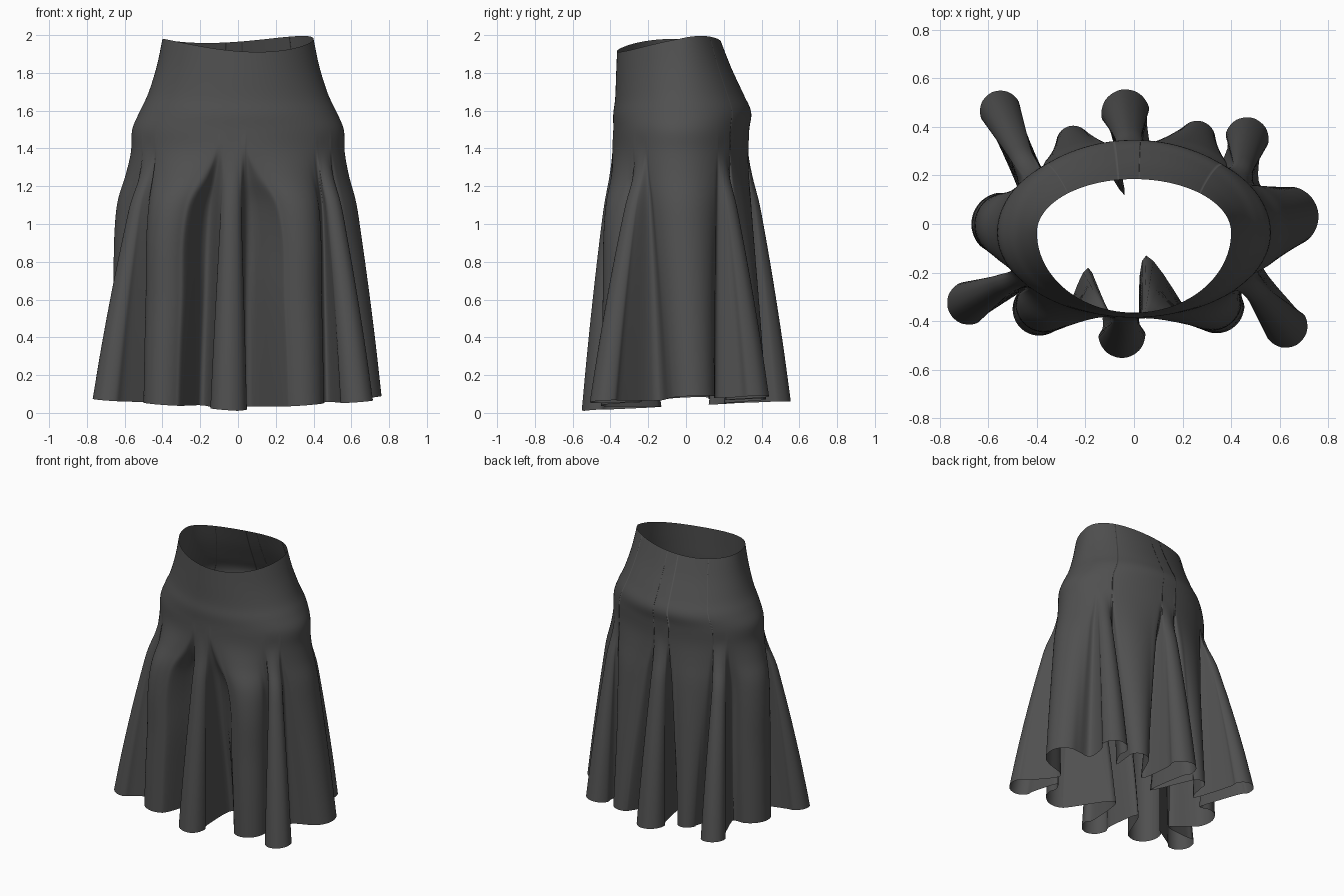
import bpy
import bmesh
from math import atan2, cos, sin, radians
from mathutils import Vector

if "Cube" in bpy.data.objects:
    bpy.data.objects.remove(bpy.data.objects["Cube"])

# Hem folds, counter-clockwise: lobe centre x, y, lobe radius, following valley x, y,
# hip direction and half spread in degrees, puff (1 = flares right below the hip).
# Narrow pleats alternate with broad panels.
FOLDS = [
    (-.05, -.455, .097, .05, -.13, -93, 5, 0), (.34, -.335, .115, .48, -.24, -65, 20, 1),
    (.625, -.42, .09, .52, -.15, -36, 5, 0), (.635, .03, .125, .52, .16, 2, 30, 0),
    (.465, .35, .09, .33, .21, 40, 5, 0), (.26, .35, .075, .1, .2, 66, 19, 0),
    (-.035, .455, .1, -.04, .12, 92, 5, 0), (-.25, .335, .07, -.36, .2, 115, 16, 0),
    (-.55, .465, .085, -.48, .15, 138, 5, 0), (-.54, 0, .13, -.47, -.2, 175, 29, 1),
    (-.68, -.325, .09, -.45, -.27, 212, 5, 0), (-.39, -.35, .11, -.19, -.18, 239, 19, 1),
]

# Body sections: height, half width, front y, back y, pleat amount, puffed amount
SECTIONS = [
    (2, .4, -.365, .185, 0, 0), (1.85, .43, -.37, .24, 0, 0),
    (1.7, .475, -.375, .305, 0, 0), (1.6, .52, -.385, .345, 0, 0),
    (1.5, .56, -.385, .335, 0, 0), (1.38, .565, -.39, .33, 0, .02),
    (1.25, .57, -.39, .33, .1, .28), (1.1, .58, -.39, .33, .27, .68),
    (.9, .58, -.39, .33, .43, .85), (.6, .58, -.39, .33, .64, .88),
    (.3, .58, -.39, .33, .83, .95), (0, .58, -.39, .33, 1, 1),
]
MID_Y = -.035
STEPS = 5


def spline(points, closed):
    """Smooth curve through points of any dimension."""
    pts = [Vector(p) for p in points]
    n = len(pts)
    pick = (lambda i: pts[i % n]) if closed else (lambda i: pts[min(max(i, 0), n - 1)])
    out = []
    for i in range(n if closed else n - 1):
        a, b, c, d = (pick(i + k) for k in (-1, 0, 1, 2))
        for s in range(STEPS):
            t = s / STEPS
            out.append(b + (c - a) * (t / 2) + (a * 2 - b * 5 + c * 4 - d) * (t * t / 2)
                       + (b * 3 - a - c * 3 + d) * (t ** 3 / 2))
    if not closed:
        out.append(pts[-1])
    return out


def hem_outline():
    """Hem curve with, for each point, its direction on the hip and its puff."""
    pts, hips = [], []
    for i, (x, y, r, vx, vy, hip, half, puff) in enumerate(FOLDS):
        before = FOLDS[i - 1]
        out = atan2(y - (vy + before[4]) / 2, x - (vx + before[3]) / 2)
        reach = radians(130 if half == 5 else 90)   # pleats pinch to a neck
        for k in range(-3, 4):
            a = out + k / 3 * reach
            h = radians(hip + k / 3 * half)
            pts.append((x + r * cos(a), y + r * sin(a)))
            hips.append(Vector((cos(h), sin(h), puff)))
        h = radians(hip + half + 2)
        pts.append((vx, vy))
        hips.append(Vector((cos(h), sin(h), puff / 2)))
    blended = [a.lerp(b, s / STEPS) for a, b in zip(hips, hips[1:] + hips[:1])
               for s in range(STEPS)]
    return [(p, atan2(h.y, h.x), h.z) for p, h in zip(spline(pts, True), blended)]


def rim_drop(a):
    return -.04 + .025 * sin(a) + .02 * cos(2 * a) + .015 * sin(2 * a)


# Skirt: one open cloth sheet from waist to hem
hem = hem_outline()
bm = bmesh.new()
rows = []
for z, rx, front, back, pleat, puffed in spline(SECTIONS, False):
    row = []
    for p, a, puff in hem:
        depth = back - MID_Y if sin(a) > 0 else MID_Y - front
        body = Vector((rx * cos(a), MID_Y + depth * sin(a)))
        q = body.lerp(p, pleat + (puffed - pleat) * puff)
        lift = (.035 + .045 * p.y + .07 * abs(p.x)) * max(0, 1 - z)
        drop = rim_drop(a) * max(0, (z - 1.5) * 2)
        row.append(bm.verts.new((q.x, q.y, z + lift + drop)))
    rows.append(row)
for upper, lower in zip(rows, rows[1:]):
    for i in range(len(hem)):
        j = (i + 1) % len(hem)
        bm.faces.new((upper[i], lower[i], lower[j], upper[j]))

mesh = bpy.data.meshes.new("skirt")
bm.to_mesh(mesh)
bm.free()
skirt = bpy.data.objects.new("skirt", mesh)
bpy.context.collection.objects.link(skirt)

# Cloth colour
cloth = bpy.data.materials.new("charcoal_cloth")
cloth.use_nodes = True
colour = (.08, .08, .08, 1)
cloth.diffuse_color = colour
cloth.node_tree.nodes["Principled BSDF"].inputs["Base Color"].default_value = colour
mesh.materials.append(cloth)

bpy.context.view_layer.objects.active = skirt
skirt.select_set(True)
bpy.ops.object.shade_smooth()
